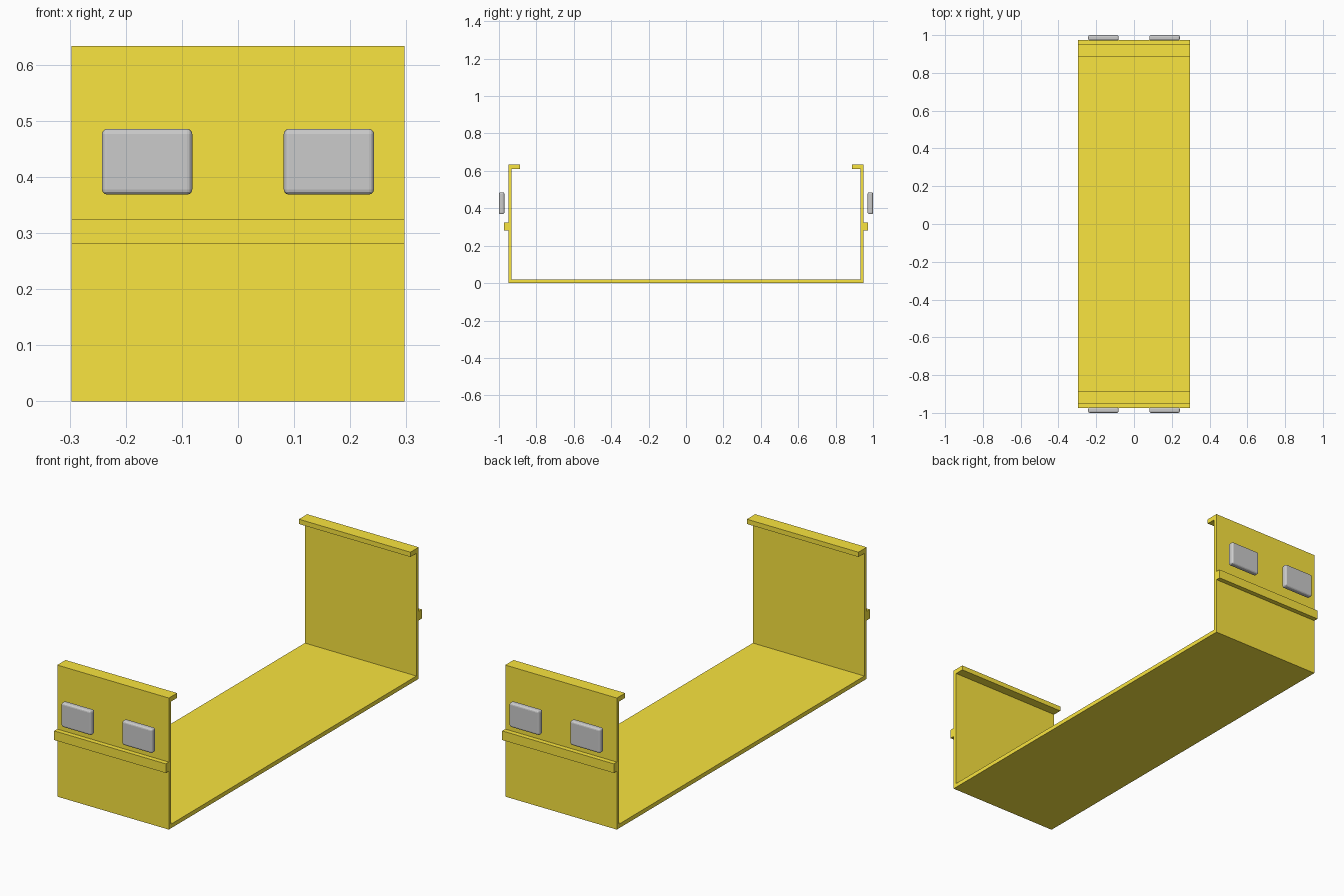
import bpy, bmesh

if "Cube" in bpy.data.objects:
    bpy.data.objects.remove(bpy.data.objects["Cube"])

HALF_W = 0.297
yellow = bpy.data.materials.new("yellow_paint")
yellow.diffuse_color = (0.95, 0.78, 0.05, 1)
yellow.use_nodes = True
yellow.node_tree.nodes["Principled BSDF"].inputs["Base Color"].default_value = yellow.diffuse_color


def mesh_object(name, bm, material=None):
    bmesh.ops.recalc_face_normals(bm, faces=bm.faces)
    mesh = bpy.data.meshes.new(name)
    bm.to_mesh(mesh)
    bm.free()
    obj = bpy.data.objects.new(name, mesh)
    bpy.context.collection.objects.link(obj)
    if material:
        mesh.materials.append(material)
    return obj


# Tray: one folded y-z profile (floor, end walls, ledges, lips) swept along x
half = [(0.95, 0), (0.95, 0.281), (0.973, 0.281), (0.973, 0.325), (0.95, 0.325),
        (0.95, 0.633), (0.887, 0.633), (0.887, 0.61), (0.932, 0.61), (0.932, 0.02)]
profile = half + [(-y, z) for y, z in reversed(half)]
bm = bmesh.new()
face = bm.faces.new([bm.verts.new((-HALF_W, y, z)) for y, z in profile])
swept = bmesh.ops.extrude_face_region(bm, geom=[face])
bmesh.ops.translate(bm, vec=(2 * HALF_W, 0, 0),
                    verts=[g for g in swept["geom"] if isinstance(g, bmesh.types.BMVert)])
mesh_object("tray", bm, yellow)


# Pads: rounded blocks, two standing just off each end wall
def pad(name, sx, sy):
    bm = bmesh.new()
    bmesh.ops.create_cube(bm, size=1)
    bmesh.ops.scale(bm, vec=(0.161, 0.029, 0.117), verts=bm.verts)
    obj = mesh_object(name, bm)
    obj.location = (sx * 0.162, sy * 0.9855, 0.427)
    bevel = obj.modifiers.new("rounded_edges", "BEVEL")
    bevel.width = 0.009
    bevel.segments = 3


for end, sy in (("front", -1), ("back", 1)):
    for side, sx in (("left", -1), ("right", 1)):
        pad(f"{end}_{side}_pad", sx, sy)
